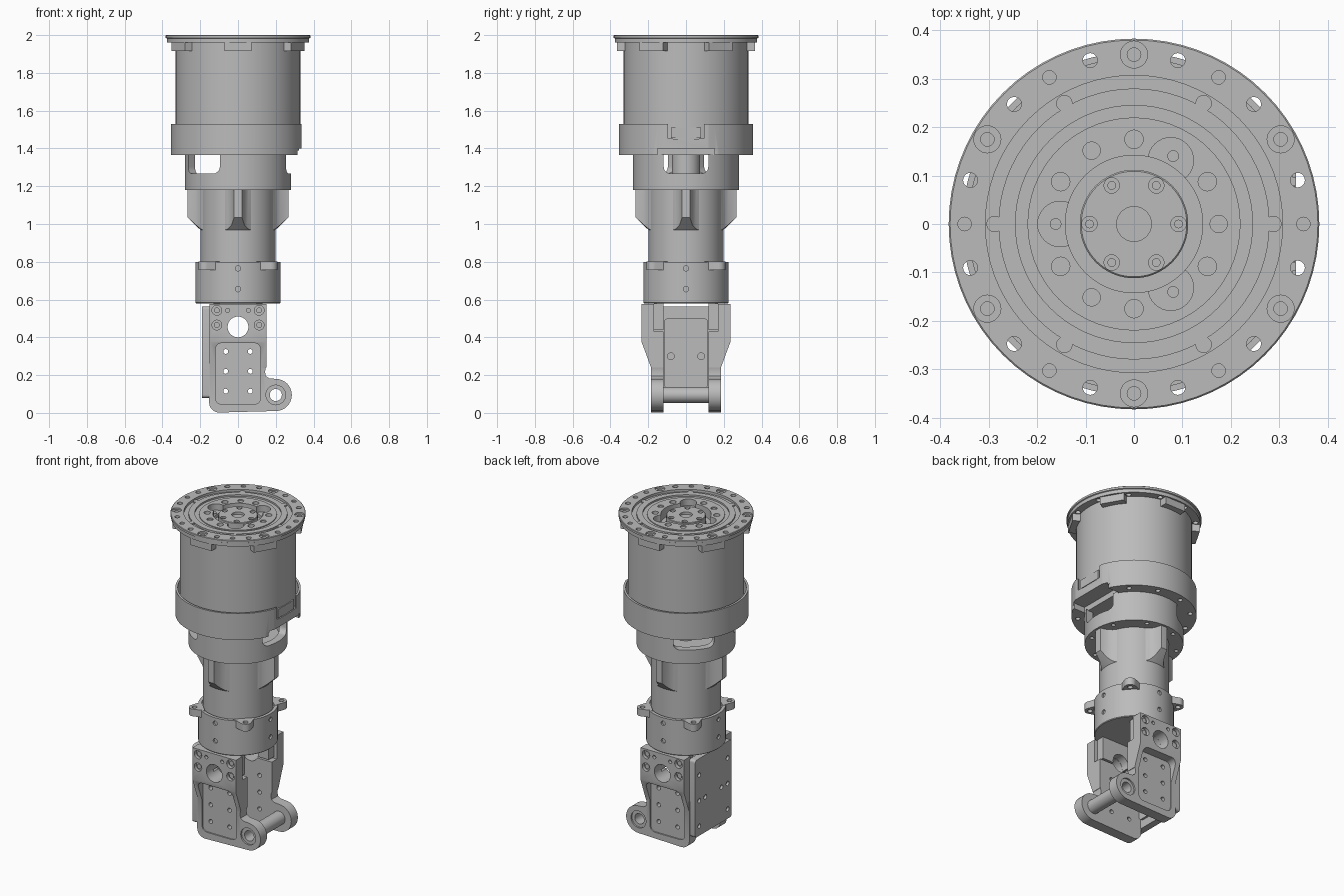
import bpy, bmesh
from math import sin, cos, pi, radians
from mathutils import Matrix, Vector

if "Cube" in bpy.data.objects:
    bpy.data.objects.remove(bpy.data.objects["Cube"])

metal = bpy.data.materials.new("satin grey metal")
metal.use_nodes = True
grey = (0.5, 0.5, 0.5, 1)
metal.diffuse_color = grey
metal.node_tree.nodes["Principled BSDF"].inputs["Base Color"].default_value = grey
parts = []


def make(name, bm, keep=True):
    bmesh.ops.recalc_face_normals(bm, faces=bm.faces)
    mesh = bpy.data.meshes.new(name)
    bm.to_mesh(mesh)
    bm.free()
    ob = bpy.data.objects.new(name, mesh)
    bpy.context.scene.collection.objects.link(ob)
    if keep:
        parts.append(ob)
    return ob


def bake(ob):
    ev = ob.evaluated_get(bpy.context.evaluated_depsgraph_get())
    mesh = bpy.data.meshes.new_from_object(ev)
    ob.modifiers.clear()
    ob.data = mesh


def cut(ob, bm, op='DIFFERENCE'):
    tool = make("cutter", bm, False)
    mod = ob.modifiers.new("cut", 'BOOLEAN')
    mod.operation, mod.object, mod.solver = op, tool, 'EXACT'
    bake(ob)
    bpy.data.objects.remove(tool)


def lathe(profile, seg=72):
    # closed (radius, height) profile turned about z
    bm = bmesh.new()
    vs = [bm.verts.new((r, 0, z)) for r, z in profile]
    es = [bm.edges.new((vs[i - 1], v)) for i, v in enumerate(vs)]
    bmesh.ops.spin(bm, geom=vs + es, axis=(0, 0, 1), cent=(0, 0, 0),
                   angle=2 * pi, steps=seg, use_duplicate=False)
    bmesh.ops.remove_doubles(bm, verts=bm.verts, dist=1e-5)
    loose = [f for f in bm.faces if f.calc_area() < 1e-9]
    bmesh.ops.delete(bm, geom=loose, context='FACES')
    return bm


def prism(pts, a, b, axis='Z', bm=None):
    # outline extruded from a to b; axis Y takes (x, z), axis X takes (y, z)
    bm = bm or bmesh.new()
    place = {'Z': lambda p, h: (p[0], p[1], h), 'Y': lambda p, h: (p[0], h, p[1]),
             'X': lambda p, h: (h, p[0], p[1])}[axis]
    lo, hi = ([bm.verts.new(place(p, h)) for p in pts] for h in (a, b))
    bm.faces.new(lo)
    bm.faces.new(hi)
    for i in range(len(pts)):
        bm.faces.new((lo[i - 1], lo[i], hi[i], hi[i - 1]))
    return bm


def box(x0, x1, y0, y1, z0, z1):
    return prism([(x0, y0), (x1, y0), (x1, y1), (x0, y1)], z0, z1)


def arc(cx, cy, r, a0, a1, n=8):
    return [(cx + r * cos(radians(a0 + (a1 - a0) * i / n)),
             cy + r * sin(radians(a0 + (a1 - a0) * i / n))) for i in range(n + 1)]


def rounded(u0, u1, v0, v1, r):
    return (arc(u1 - r, v1 - r, r, 0, 90, 5) + arc(u0 + r, v1 - r, r, 90, 180, 5)
            + arc(u0 + r, v0 + r, r, 180, 270, 5) + arc(u1 - r, v0 + r, r, 270, 360, 5))


def rods(centres, r, a, b, axis='Z', n=20):
    bm = bmesh.new()
    for x, y in centres:
        prism(arc(x, y, r, 0, 360 - 360 / n, n - 1), a, b, axis, bm)
    return bm


def ring(r, angles):
    return [(r * cos(radians(a)), r * sin(radians(a))) for a in angles]


def turned(bm, deg):
    bm.transform(Matrix.Rotation(radians(deg), 4, 'Z'))
    return bm


# Main drum with stepped top flange
drum = make("main_drum", lathe([
    (0, 1.4), (.33, 1.4), (.33, 1.96), (.377, 1.96), (.377, 1.982), (.383, 1.985),
    (.383, 1.997), (.38, 2), (.307, 2), (.307, 1.985), (.28, 1.985), (.28, 1.995),
    (.245, 1.995), (.245, 1.985), (.22, 1.985), (.22, 1.99), (0, 1.99)]))
sixths = range(30, 390, 60)
evens = range(0, 360, 60)
cut(drum, rods(ring(.35, range(15, 375, 30)), .015, 1.9, 2.1))
cut(drum, rods(ring(.35, sixths), .028, 1.99, 2.1))
cut(drum, rods(ring(.35, evens), .014, 1.99, 2.1))
cut(drum, rods(ring(.35, sixths), .014, 1.97, 2.1))
cut(drum, rods([(0, 0)], .142, 1.93, 2.1, n=64))
cut(drum, rods(ring(.152, (60, 180, 300)), .047, 1.95, 2.1, n=32))
cut(drum, rods(ring(.175, sixths), .019, 1.96, 2.1))
cut(drum, rods(ring(.175, (0, 120, 240)), .018, 1.982, 2.1))

# Tabs under the flange
for i, a in enumerate(sixths):
    make(f"flange_tab_{i + 1}", turned(box(.31, .366, -.072, .072, 1.915, 1.965), a))

# Output hub and bolt heads in the top
hub = make("output_hub", lathe([(0, 1.92), (.112, 1.92), (.112, 1.982), (.109, 1.985), (0, 1.985)]))
cut(hub, rods(ring(.092, evens), .016, 1.97, 2.1))
cut(hub, rods([(0, 0)], .036, 1.97, 2.1, n=32))
make("hub_bolts", rods(ring(.092, evens), .009, 1.96, 1.978))
make("ring_bolts", rods(ring(.288, evens), .017, 1.975, 1.993))
make("pocket_bolts", rods(ring(.162, (60, 180, 300)), .012, 1.94, 1.955))

# Collar: open lip around the drum, flat and notched on the left side
collar = make("collar", lathe([(0, 1.365), (.355, 1.365), (.355, 1.53), (.342, 1.53),
                               (.342, 1.45), (0, 1.45)]))
cut(collar, box(.335, .5, -.5, .5, 1.3, 1.6))
cut(collar, box(.315, .5, -.5, .5, 1.3, 1.39))
cut(collar, box(.3, .5, -.095, .095, 1.452, 1.6))
cut(collar, box(.24, .5, -.15, .15, 1.3, 1.4))
cut(collar, rods(ring(.32, range(45, 330, 30)), .014, 1.3, 1.39))
make("notch_connector", box(.3, .333, -.08, .08, 1.455, 1.51))

# Lower drum with three windows
shell = make("lower_drum", lathe([(0, 1.18), (.28, 1.18), (.28, 1.37), (.235, 1.37),
                                  (.235, 1.23), (0, 1.23)]))
for a in (0, 135, 225):
    cut(shell, turned(prism(rounded(-.118, .118, 1.267, 1.45, .035), .16, .4, 'X'), a))
cut(shell, rods(ring(.25, range(22, 382, 45)), .012, 1.1, 1.2))
make("core_column", rods([(0, 0)], .075, 1.2, 1.4, n=32))

# Neck with four tapering ribs
make("neck", lathe([(0, .78), (.198, .78), (.198, 1.18), (0, 1.18)]))
star = []
for a in range(0, 360, 90):
    for x, y in ((.185, -.07), (.2, -.05), (.225, -.033), (.268, -.02),
                 (.268, .02), (.225, .033), (.2, .05), (.185, .07)):
        star.append((Matrix.Rotation(radians(a), 2) @ Vector((x, y)))[:])
ribs = make("neck_ribs", prism(star, .9, 1.185))
cut(ribs, lathe([(0, .965), (.195, .965), (.267, 1.035), (.267, 1.182), (0, 1.182)]), 'INTERSECT')

# Clamp with four eared lugs
clamp = make("clamp_ring", lathe([(0, .58), (.222, .58), (.226, .584), (.226, .8),
                                  (.207, .8), (.207, .785), (0, .785)]))
for axis in 'XY':
    cut(clamp, rods([(0, .655), (0, .765)], .014, -.4, -.215, axis))
    cut(clamp, rods([(0, .655), (0, .765)], .014, .215, .4, axis))
for i, a in enumerate(range(45, 405, 90)):
    outline = [(.2, -.06)] + arc(.247, 0, .034, -70, 70, 10) + [(.2, .06)]
    ear = make(f"clamp_ear_{i + 1}", turned(prism(outline, .757, .802), a))
    cut(ear, turned(rods([(.25, 0)], .015, .7, .9), a))

# Fork: one arm built on the front side, then mirrored
HOLE = [(0, .455)]
PIN = [(.2, .095)]
side = [(.15, .3), (.15, .25), (.143, .22), (.147, .195), (.165, .183)]
side += arc(*PIN[0], .085, 90, -90, 16) + arc(-.1, .055, .053, 270, 180, 6) + [(-.153, .3)]
lower = make("fork_arms", prism(side, -.185, -.12, 'Y'))
upper = [(-.185, .24), (-.235, .375), (-.235, .577), (-.17, .577), (-.17, .43),
         (-.12, .43), (-.12, .24)]
cut(lower, prism(upper, -.15, .15, 'X'), 'UNION')
cut(lower, prism(rounded(-.12, .12, .045, .37, .035), -.4, -.177, 'Y'))
cut(lower, rods([(x, z) for x in (-.065, .065) for z in (.115, .22, .325)], .013, -.4, 0, 'Y'))
cut(lower, rods(HOLE, .055, -.4, 0, 'Y', 40))
cut(lower, rods(PIN, .04, -.4, 0, 'Y', 32))
cut(lower, rods(PIN, .052, -.4, -.175, 'Y', 32))
corners = [(x, z) for x in (-.112, .112) for z in (.465, .543)]
cut(lower, rods(corners, .026, -.4, -.215, 'Y'))
cut(lower, rods([(-.055, .543), (.055, .543)], .011, -.4, -.215, 'Y'))
bolts = make("fork_bolts", rods(corners, .015, -.224, -.2, 'Y'))
tabs = make("inner_tabs", box(-.13, .13, -.169, -.118, .44, .59))
cut(tabs, rods(HOLE, .055, -.4, 0, 'Y', 40))
for ob in (lower, bolts, tabs):
    mod = ob.modifiers.new("mirror", 'MIRROR')
    mod.use_axis = (False, True, False)
    mod.use_mirror_merge = False
    bake(ob)

# Web plate joining the arms, with screw holes
web = make("web_plate", prism(rounded(-.18, .18, .08, .563, .015), -.19, -.148, 'X'))
screws = [(y, z) for y in (-.14, .14) for z in (.14, .3, .46)] + [(-.08, .3), (.08, .3)]
cut(web, rods(screws, .014, -.3, -.175, 'X'))
panel = make("web_panel", prism(rounded(-.116, .116, .13, .5, .02), -.15, -.135, 'X'))
cut(panel, rods([(-.08, .3), (.08, .3)], .018, -.145, -.1, 'X'))

# Hollow cross pin
pin = make("cross_pin", rods(PIN, .042, -.175, .175, 'Y', 32))
cut(pin, rods(PIN, .032, -.3, .3, 'Y', 32))

# Shading and colour
bpy.ops.object.select_all(action='DESELECT')
for ob in parts:
    ob.data.materials.clear()
    ob.data.materials.append(metal)
    for f in ob.data.polygons:
        f.material_index = 0
    ob.select_set(True)
bpy.context.view_layer.objects.active = parts[0]
bpy.ops.object.shade_smooth_by_angle(angle=radians(30))
